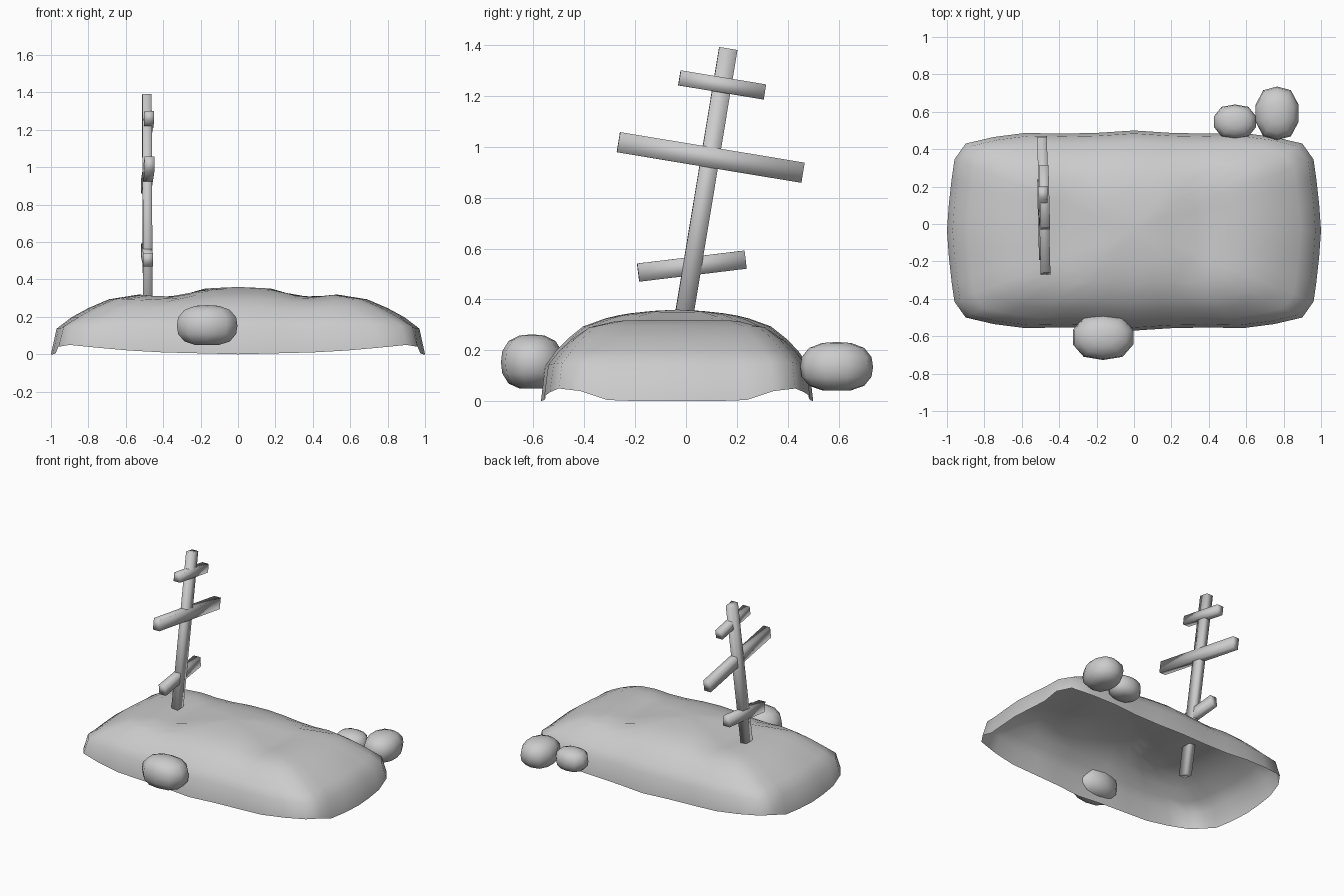
import bpy, bmesh, math
from mathutils import Matrix, Vector

if "Cube" in bpy.data.objects:
    bpy.data.objects.remove(bpy.data.objects["Cube"])


def make_object(name, bm, smooth):
    bmesh.ops.recalc_face_normals(bm, faces=bm.faces[:])
    for f in bm.faces:
        f.smooth = smooth
    me = bpy.data.meshes.new(name)
    bm.to_mesh(me)
    bm.free()
    ob = bpy.data.objects.new(name, me)
    bpy.context.collection.objects.link(ob)
    return ob


# Mound: open shell of shrinking rings, with two shallow dips across the ridge
CY = -0.035
quarter = [(1, 0, 0), (.99, .14, 0), (.975, .275, .005), (.96, .38, .04), (.9, .465, .05),
           (.75, .5, .035), (.58, .522, .02), (.4, .518, .01), (.2, .522, .005), (0, .535, 0)]
half = quarter + [(-x, y, z) for x, y, z in reversed(quarter[:-1])]
outline = half + [(x, -y, z) for x, y, z in reversed(half[1:-1])]
rings = [(.97, .137), (.89, .198), (.8, .247), (.69, .294), (.53, .325),
         (.43, .338), (.34, .346), (.18, .355)]


def dip(x, y):
    return 1 - .125 * math.exp(-((abs(x) - .36) / .12) ** 2 - (y / .45) ** 2)


bm = bmesh.new()
prev = [bm.verts.new((x, y + CY, z)) for x, y, z in outline]
n = len(outline)
for t, h in rings:
    cur = [bm.verts.new((x * t, y * t + CY, h * dip(x * t, y * t) + (z * .3 if t > .9 else 0)))
           for x, y, z in outline]
    for i in range(n):
        j = (i + 1) % n
        bm.faces.new((prev[i], prev[j], cur[j], cur[i]))
    prev = cur
top = bm.verts.new((0, CY, .36))
for i in range(n):
    bm.faces.new((prev[i], prev[(i + 1) % n], top))
mound = make_object("earth_mound", bm, True)
# open shell: make sure the normals face outward
if sum(p.normal.z for p in mound.data.polygons) < 0:
    mound.data.flip_normals()


# Leaning cross: a post and three bars lying in the y-z plane
def beam(name, y, z, size, angle):
    bm = bmesh.new()
    bmesh.ops.create_cube(bm, size=1, matrix=Matrix.Diagonal((*size, 1)))
    yaw = Matrix.Rotation(math.radians(1.5), 4, 'Z')
    x = -.495 + .016 * z
    place = Matrix.Translation((x, 0, z)) @ yaw @ Matrix.Translation((0, y, 0))
    bm.transform(place @ Matrix.Rotation(math.radians(angle), 4, 'X'))
    make_object(name, bm, True)


beam("cross_post", .06, .745, (.05, .072, 1.3), -9.4)
beam("cross_top_bar", .142, 1.243, (.052, .34, .06), -9.4)
beam("cross_main_bar", .097, .958, (.052, .735, .08), -9.4)
beam("cross_foot_bar", .023, .531, (.052, .425, .072), 6.9)


# Stones: squashed low-poly spheres, slightly boxy with a blunter underside
def stone(name, center, radii):
    bm = bmesh.new()
    bmesh.ops.create_uvsphere(bm, u_segments=10, v_segments=8, radius=1)
    for v in bm.verts:
        p = v.co / sum(abs(c) ** 2.5 for c in v.co) ** .4
        p.z = max(p.z, -.94)
        v.co = Vector(c + r * q for c, r, q in zip(center, radii, p))
    make_object(name, bm, True)


stone("front_stone", (-.165, -.605, .153), (.166, .122, .11))
stone("back_stone_large", (.765, .592, .135), (.118, .143, .098))
stone("back_stone_small", (.54, .547, .125), (.115, .092, .078))
